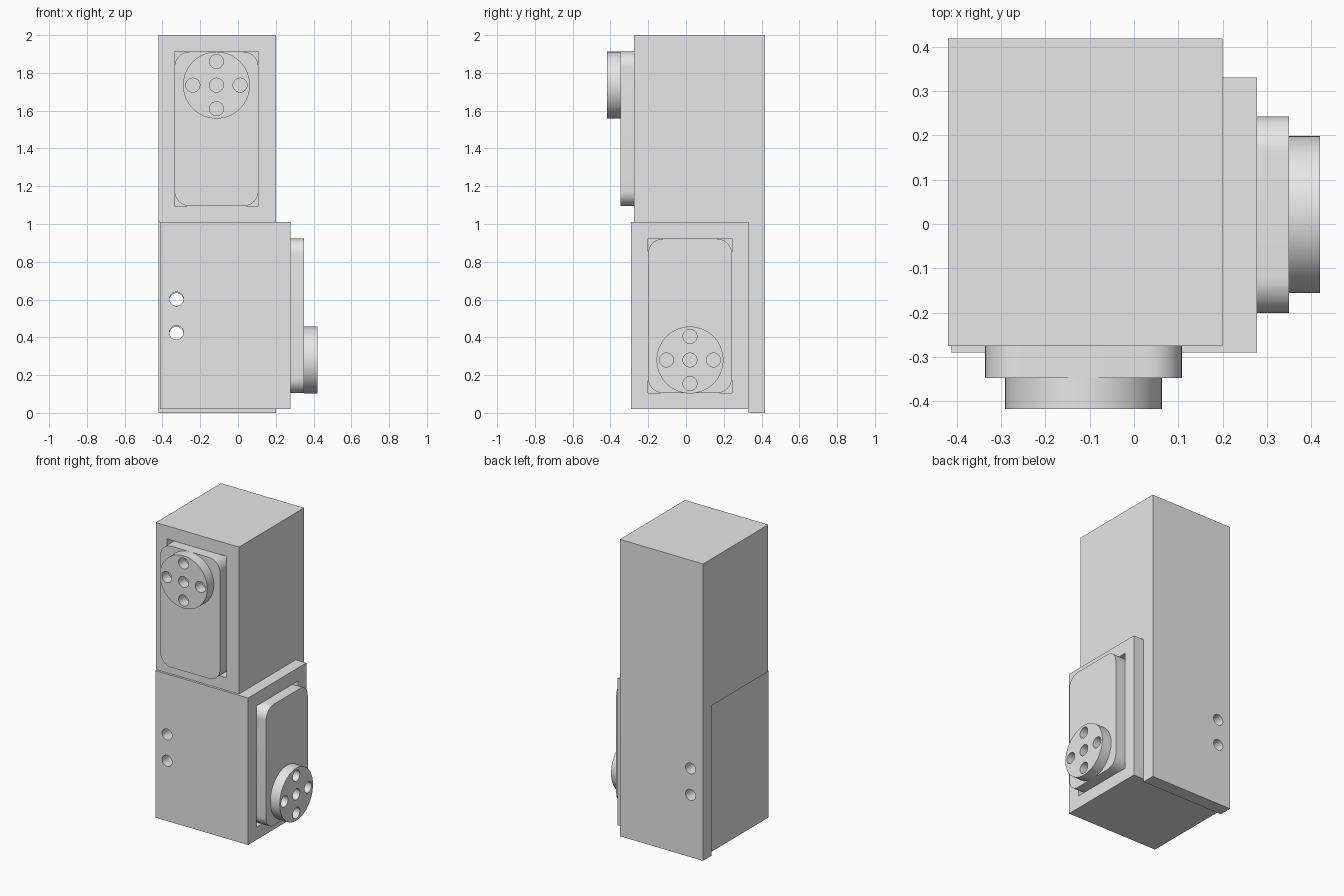
import bpy, bmesh, math

if "Cube" in bpy.data.objects:
    bpy.data.objects.remove(bpy.data.objects["Cube"], do_unlink=True)

grey = bpy.data.materials.new("light grey plastic")
grey.use_nodes = True
grey.diffuse_color = (0.8, 0.8, 0.8, 1)
grey.node_tree.nodes["Principled BSDF"].inputs["Base Color"].default_value = (0.8, 0.8, 0.8, 1)


def prism(name, outlines, axis, lo, hi):
    """Extrude outlines along x (points are y, z) or y (points are x, z)."""
    bm = bmesh.new()
    for pts in outlines:
        rings = []
        for d in (lo, hi):
            rings.append([bm.verts.new((d, a, b) if axis == "x" else (a, d, b)) for a, b in pts])
        bm.faces.new(rings[0])
        bm.faces.new(rings[1])
        n = len(pts)
        for i in range(n):
            j = (i + 1) % n
            bm.faces.new((rings[0][i], rings[0][j], rings[1][j], rings[1][i]))
    bmesh.ops.recalc_face_normals(bm, faces=bm.faces)
    mesh = bpy.data.meshes.new(name)
    bm.to_mesh(mesh)
    bm.free()
    mesh.materials.append(grey)
    ob = bpy.data.objects.new(name, mesh)
    bpy.context.collection.objects.link(ob)
    return ob


def rect(a0, a1, b0, b1):
    return [(a0, b0), (a1, b0), (a1, b1), (a0, b1)]


def circle(a, b, r, n=48):
    return [(a + r * math.cos(2 * math.pi * i / n), b + r * math.sin(2 * math.pi * i / n))
            for i in range(n)]


def rounded(a0, a1, b0, b1, r, n=10):
    pts = []
    centres = [(a1 - r, b1 - r), (a0 + r, b1 - r), (a0 + r, b0 + r), (a1 - r, b0 + r)]
    for k, (a, b) in enumerate(centres):
        for i in range(n + 1):
            t = math.pi / 2 * (k + i / n)
            pts.append((a + r * math.cos(t), b + r * math.sin(t)))
    return pts


def select(ob):
    bpy.ops.object.select_all(action="DESELECT")
    ob.select_set(True)
    bpy.context.view_layer.objects.active = ob


def cut(ob, cutter):
    cutter.hide_render = True
    mod = ob.modifiers.new("cut", "BOOLEAN")
    mod.operation = "DIFFERENCE"
    mod.solver = "EXACT"
    mod.object = cutter
    select(ob)
    bpy.ops.object.modifier_apply(modifier=mod.name)
    bpy.data.objects.remove(cutter, do_unlink=True)


def smooth(ob):
    select(ob)
    bpy.ops.object.shade_smooth_by_angle(angle=math.radians(30))


HOLE = 0.037


def servo(prefix, housing, axis, face, out, a, b0, b1, horn_b):
    """Pocket, rounded motor body and drilled disc; out is the outward sign."""
    w, depth = 0.222, 0.25
    inner = face - out * depth
    span = sorted((inner, face + out * 0.1))
    cut(housing, prism("pocket_cutter", [rect(a - w, a + w, b0, b1)], axis, *span))
    body = prism(prefix + "_motor_body", [rounded(a - w, a + w, b0, b1, 0.08)],
                 axis, inner, face + out * 0.072)
    disc = prism(prefix + "_output_disc", [circle(a, horn_b, 0.177, 64)],
                 axis, face + out * 0.072, face + out * 0.142)
    # Centre hole and four around it
    spots = [(0, 0), (1, 0), (-1, 0), (0, 1), (0, -1)]
    holes = [circle(a + 0.125 * u, horn_b + 0.125 * v, HOLE, 32) for u, v in spots]
    span = sorted((face, face + out * 0.3))
    cut(disc, prism("disc_hole_cutter", holes, axis, *span))
    smooth(body)
    smooth(disc)


# Upper housing with the back plate running down to the ground
upper = prism("upper_housing_and_back_plate",
              [[(-0.275, 1.01), (-0.275, 2), (0.418, 2), (0.418, 0), (0.33, 0), (0.33, 1.01)]],
              "x", -0.42, 0.2)
# Lower housing, turned a quarter to the side
lower = prism("lower_housing", [rect(-0.29, 0.33, 0.02, 1.01)], "x", -0.412, 0.278)

# Cable holes through the lower housing and the back plate
for ob, top in ((lower, 0.603), (upper, 0.597)):
    holes = [circle(-0.326, z, HOLE, 32) for z in (top, top - 0.178)]
    cut(ob, prism("cable_hole_cutter", holes, "y", -0.6, 0.6))

servo("front", upper, "y", -0.275, -1, -0.114, 1.095, 1.912, 1.735)
servo("side", lower, "x", 0.278, 1, 0.021, 0.105, 0.922, 0.28)
smooth(upper)
smooth(lower)
